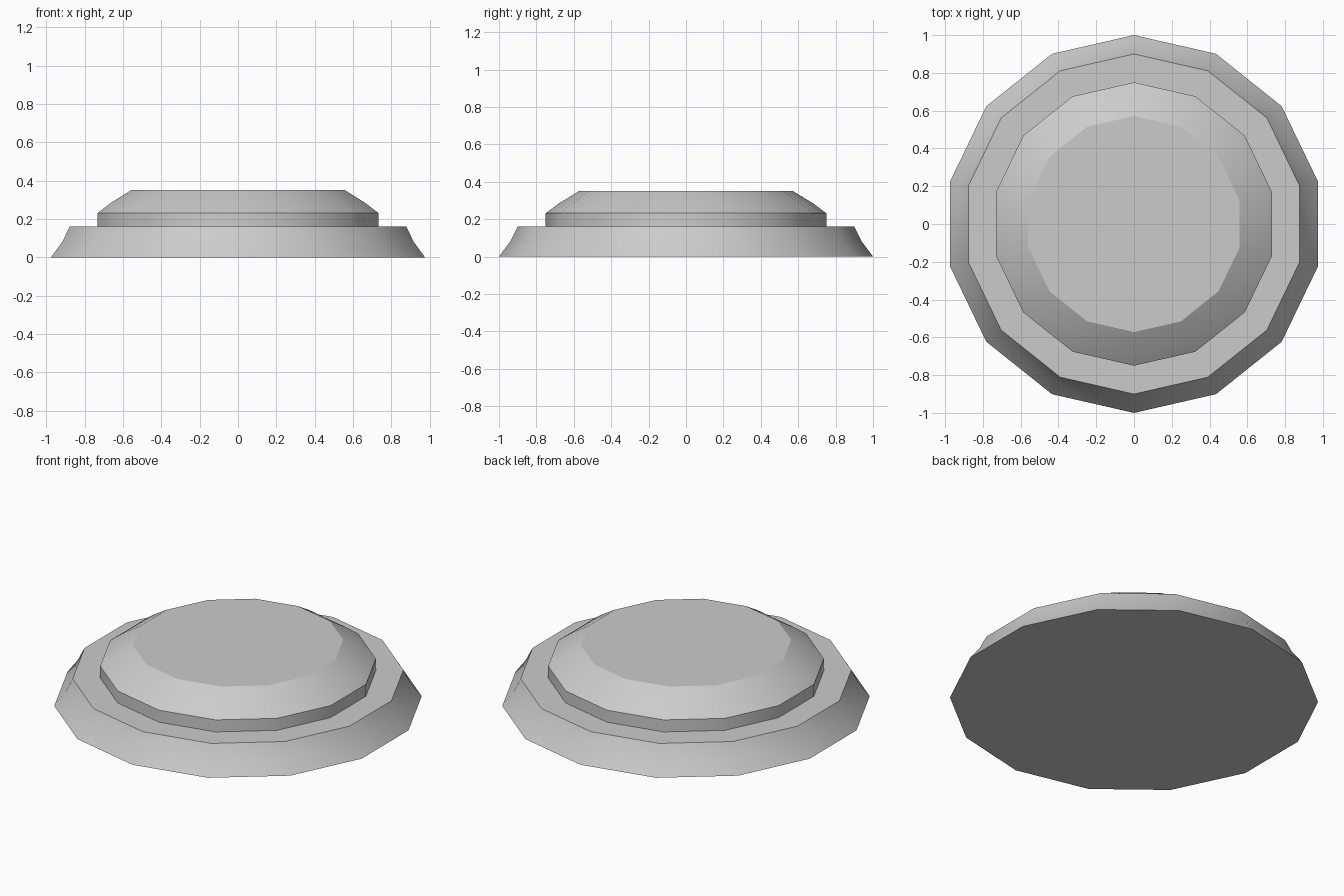
import bpy, bmesh
from math import sin, cos, pi, radians

if "Cube" in bpy.data.objects:
    bpy.data.objects.remove(bpy.data.objects["Cube"])

SIDES = 14


def lathe(name, profile):
    """Closed faceted solid of revolution from (radius, z) points, bottom to top."""
    bm = bmesh.new()
    rings = []
    for r, z in profile:
        rings.append([bm.verts.new((r * cos(pi / 2 + 2 * pi * i / SIDES),
                                    r * sin(pi / 2 + 2 * pi * i / SIDES), z))
                      for i in range(SIDES)])
    for low, high in zip(rings, rings[1:]):
        for i in range(SIDES):
            j = (i + 1) % SIDES
            bm.faces.new((low[i], low[j], high[j], high[i]))
    bm.faces.new(rings[0][::-1])
    bm.faces.new(rings[-1])
    bmesh.ops.recalc_face_normals(bm, faces=bm.faces)
    mesh = bpy.data.meshes.new(name)
    bm.to_mesh(mesh)
    bm.free()
    obj = bpy.data.objects.new(name, mesh)
    bpy.context.collection.objects.link(obj)
    bpy.ops.object.select_all(action='DESELECT')
    obj.select_set(True)
    bpy.context.view_layer.objects.active = obj
    bpy.ops.object.shade_smooth_by_angle(angle=radians(30))
    return obj


# Flared base, flat ledge, short upright band and bevelled top in one piece
lathe("stepped_round_base", [
    (1.0, 0.0), (0.94, 0.08), (0.9, 0.16),
    (0.75, 0.16), (0.75, 0.232),
    (0.68, 0.284), (0.572, 0.35),
])
